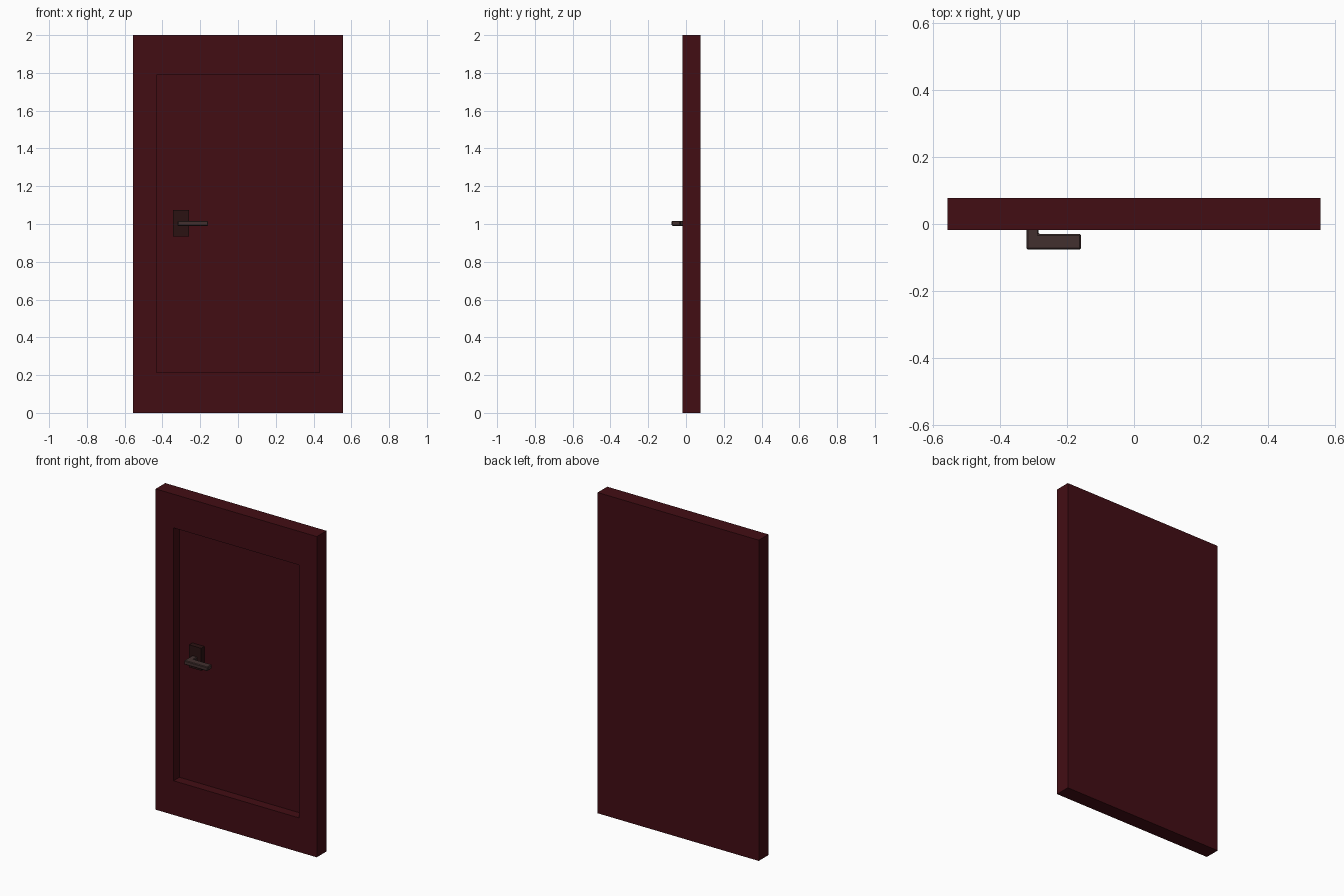
import bpy, bmesh
from mathutils import Vector

if "Cube" in bpy.data.objects:
    bpy.data.objects.remove(bpy.data.objects["Cube"])


def material(name, rgb):
    m = bpy.data.materials.new(name)
    m.diffuse_color = (*rgb, 1)
    m.use_nodes = True
    m.node_tree.nodes["Principled BSDF"].inputs["Base Color"].default_value = m.diffuse_color
    return m


def finish(bm, name, mat):
    bmesh.ops.recalc_face_normals(bm, faces=bm.faces)
    me = bpy.data.meshes.new(name)
    bm.to_mesh(me)
    bm.free()
    me.materials.append(mat)
    ob = bpy.data.objects.new(name, me)
    bpy.context.collection.objects.link(ob)
    return ob


def box(x, y, z):
    bm = bmesh.new()
    bmesh.ops.create_cube(bm, size=1)
    for v in bm.verts:
        v.co = Vector([(r[0] + r[1]) / 2 + c * (r[1] - r[0])
                       for c, r in zip(v.co, (x, y, z))])
    return bm


red = material("dark_red_paint", (0.055, 0.004, 0.007))
dark = material("dark_bronze", (0.024, 0.006, 0.006))
metal = material("worn_metal", (0.055, 0.03, 0.028))

FRONT, FLOOR = -0.018, 0.04

# Door slab with one recessed panel in the front face
bm = box((-0.556, 0.556), (FRONT, 0.077), (0, 2))
bm.normal_update()
front = min(bm.faces, key=lambda f: f.calc_center_median().y)
bmesh.ops.inset_region(bm, faces=[front], thickness=0.12)
for v in front.verts:
    v.co.x = 0.432 if v.co.x > 0 else -0.432
    v.co.z = 1.79 if v.co.z > 1 else 0.213
wall = bmesh.ops.extrude_face_region(bm, geom=[front])
for g in wall["geom"]:
    if isinstance(g, bmesh.types.BMVert):
        g.co.y = FLOOR
if front.is_valid:
    bmesh.ops.delete(bm, geom=[front], context='FACES_ONLY')
finish(bm, "door_slab", red)

# Backplate on the panel
finish(box((-0.343, -0.26), (0.008, FLOOR), (0.935, 1.075)), "handle_plate", dark)

# L-shaped lever: outline seen from above, extruded in height
outline = [(-0.32, 0.008), (-0.32, -0.076), (-0.158, -0.076),
           (-0.158, -0.03), (-0.284, -0.03), (-0.284, 0.008)]
bm = bmesh.new()
face = bm.faces.new([bm.verts.new((x, y, 0.99)) for x, y in outline])
top = bmesh.ops.extrude_face_region(bm, geom=[face], use_keep_orig=True)
for g in top["geom"]:
    if isinstance(g, bmesh.types.BMVert):
        g.co.z = 1.016
lever = finish(bm, "handle_lever", metal)
bevel = lever.modifiers.new("soft_edges", 'BEVEL')
bevel.width = 0.004
bevel.segments = 1
